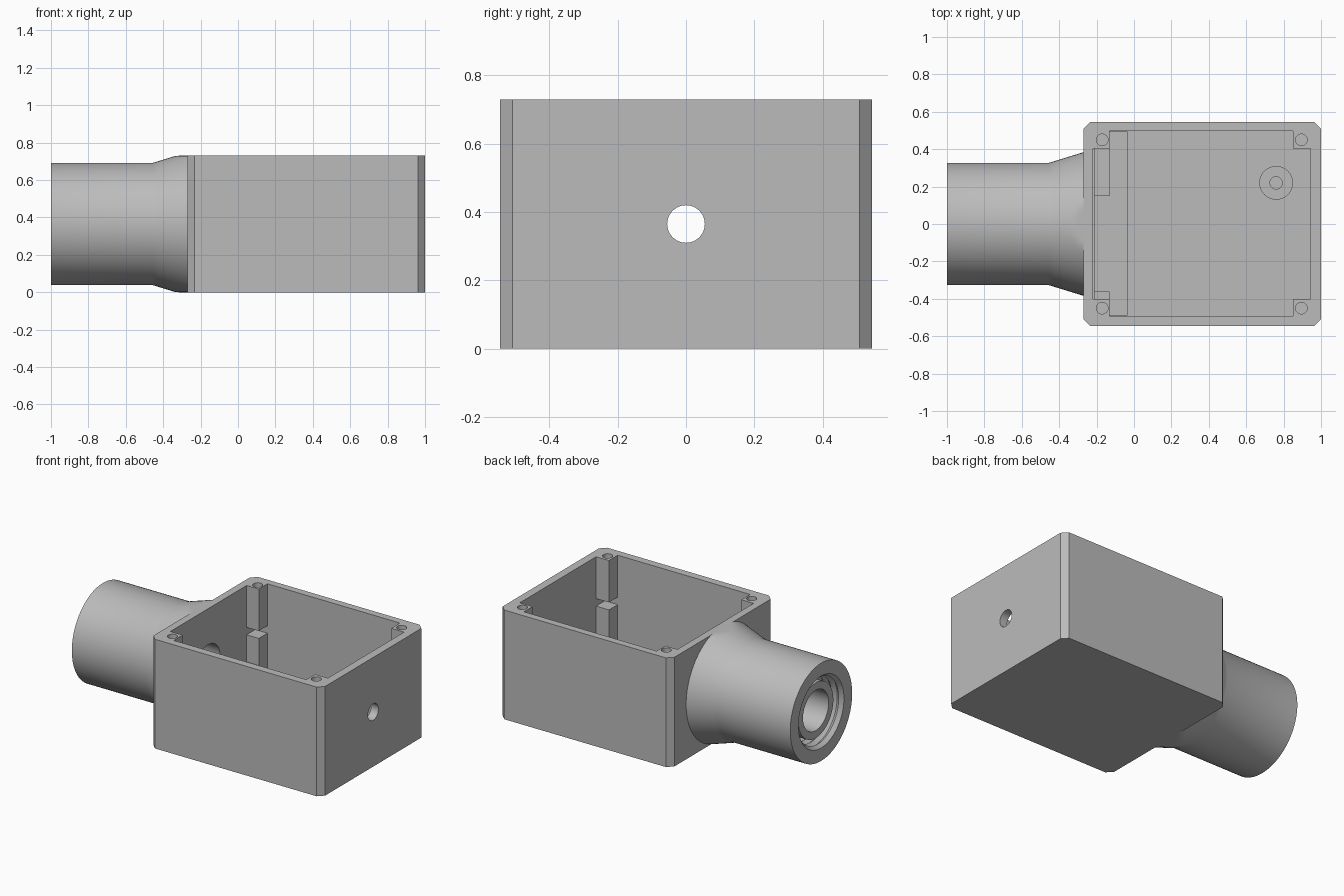
import bpy, bmesh, math
from mathutils import Matrix, Vector

old = bpy.data.objects.get("Cube")
if old:
    bpy.data.objects.remove(old, do_unlink=True)

H = 0.73                 # case height
MID = H / 2              # axis height of the spout
grey = bpy.data.materials.new("plain grey")
grey.use_nodes = True
grey.diffuse_color = (0.5, 0.5, 0.5, 1)
grey.node_tree.nodes["Principled BSDF"].inputs["Base Color"].default_value = (0.5, 0.5, 0.5, 1)


def finish(name, bm):
    bmesh.ops.recalc_face_normals(bm, faces=bm.faces)
    mesh = bpy.data.meshes.new(name)
    bm.to_mesh(mesh)
    bm.free()
    mesh.materials.append(grey)
    obj = bpy.data.objects.new(name, mesh)
    bpy.context.collection.objects.link(obj)
    return obj


def box(name, x0, x1, y0, y1, z0, z1, chamfer=0):
    bm = bmesh.new()
    bmesh.ops.create_cube(bm, size=1)
    for v in bm.verts:
        v.co = ((x0 + x1) / 2 + v.co.x * (x1 - x0),
                (y0 + y1) / 2 + v.co.y * (y1 - y0),
                (z0 + z1) / 2 + v.co.z * (z1 - z0))
    if chamfer:
        upright = [e for e in bm.edges if abs(e.verts[0].co.z - e.verts[1].co.z) > 0.1]
        bmesh.ops.bevel(bm, geom=upright, offset=chamfer, segments=1, affect='EDGES')
    return finish(name, bm)


def cylinder(name, radius, depth, centre, along_x=False, sides=48):
    bm = bmesh.new()
    turn = Matrix.Rotation(math.pi / 2, 4, 'Y') if along_x else Matrix()
    bmesh.ops.create_cone(bm, cap_ends=True, segments=sides, radius1=radius, radius2=radius,
                          depth=depth, matrix=Matrix.Translation(centre) @ turn)
    return finish(name, bm)


def cut(target, cutter):
    cutter.hide_render = True
    mod = target.modifiers.new("cut", 'BOOLEAN')
    mod.operation, mod.solver, mod.object = 'DIFFERENCE', 'EXACT', cutter
    bpy.context.view_layer.objects.active = target
    bpy.ops.object.modifier_apply(modifier=mod.name)
    bpy.data.objects.remove(cutter, do_unlink=True)


def smooth(obj):
    bpy.ops.object.select_all(action='DESELECT')
    obj.select_set(True)
    bpy.context.view_layer.objects.active = obj
    bpy.ops.object.shade_smooth_by_angle(angle=math.radians(30))


# Open case with chamfered uprights; two crossing pockets leave the corner posts
case = box("case", -0.27, 1, -0.545, 0.545, 0, H, 0.037)
cut(case, box("long_pocket", -0.22, 0.945, -0.4, 0.405, 0.05, 1))
cut(case, box("wide_pocket", -0.13, 0.85, -0.493, 0.497, 0.05, 1))

# Horizontal slot through the posts
cut(case, box("post_slot", -0.22, 0.945, -0.493, 0.497, 0.4, 0.45))

# Screw holes, cable hole and spout passage
for x in (-0.17, 0.895):
    for y in (-0.45, 0.45):
        cut(case, cylinder("screw_hole", 0.031, 0.4, (x, y, H), sides=32))
cut(case, cylinder("cable_hole", 0.055, 0.3, (1, 0, MID), True))
cut(case, cylinder("spout_passage", 0.125, 0.3, (-0.27, 0, MID), True))
smooth(case)

# Raised floor strip and low side blocks inside the case
box("floor_step", -0.215, -0.035, -0.49, 0.494, 0.045, 0.1)
box("left_block", -0.215, -0.13, 0.15, 0.405, 0.06, 0.22)
box("right_block", -0.215, -0.13, -0.4, -0.36, 0.06, 0.22)

# Round screw boss on the floor
boss = cylinder("floor_boss", 0.09, 0.1, (0.76, 0.22, 0.095))
cut(boss, cylinder("boss_hole", 0.033, 0.1, (0.76, 0.22, 0.13), sides=32))
smooth(boss)

# Threaded spout: bore, inner tube, ridged socket, outer wall and flare
profile = [(-0.27, 0.125), (-0.96, 0.135), (-0.96, 0.185), (-0.55, 0.185), (-0.55, 0.24)]
for i in range(9):
    x = -0.55 - 0.05 * i
    profile += [(x - 0.025, 0.22), (x - 0.05, 0.24)]
profile += [(-1, 0.24), (-1, 0.327), (-0.455, 0.327)]
for i in range(1, 9):
    t = i / 8
    profile.append((-0.455 + 0.185 * t, 0.327 + 0.057 * t))

SIDES = 96
bm = bmesh.new()
rings = []
for x, r in profile:
    ring = []
    for k in range(SIDES):
        a = math.tau * k / SIDES
        z = min(max(MID + r * math.sin(a), 0), H)   # flare is flush with top and base
        ring.append(bm.verts.new(Vector((x, r * math.cos(a), z))))
    rings.append(ring)
for a, b in zip(rings, rings[1:]):
    for k in range(SIDES):
        n = (k + 1) % SIDES
        bm.faces.new((a[k], a[n], b[n], b[k]))
# Direct the shell outward: the profile runs from the bore to the outside
spout = finish("spout", bm)
outer = max(spout.data.polygons, key=lambda p: p.center.y)
if outer.normal.y < 0:
    spout.data.flip_normals()
smooth(spout)
